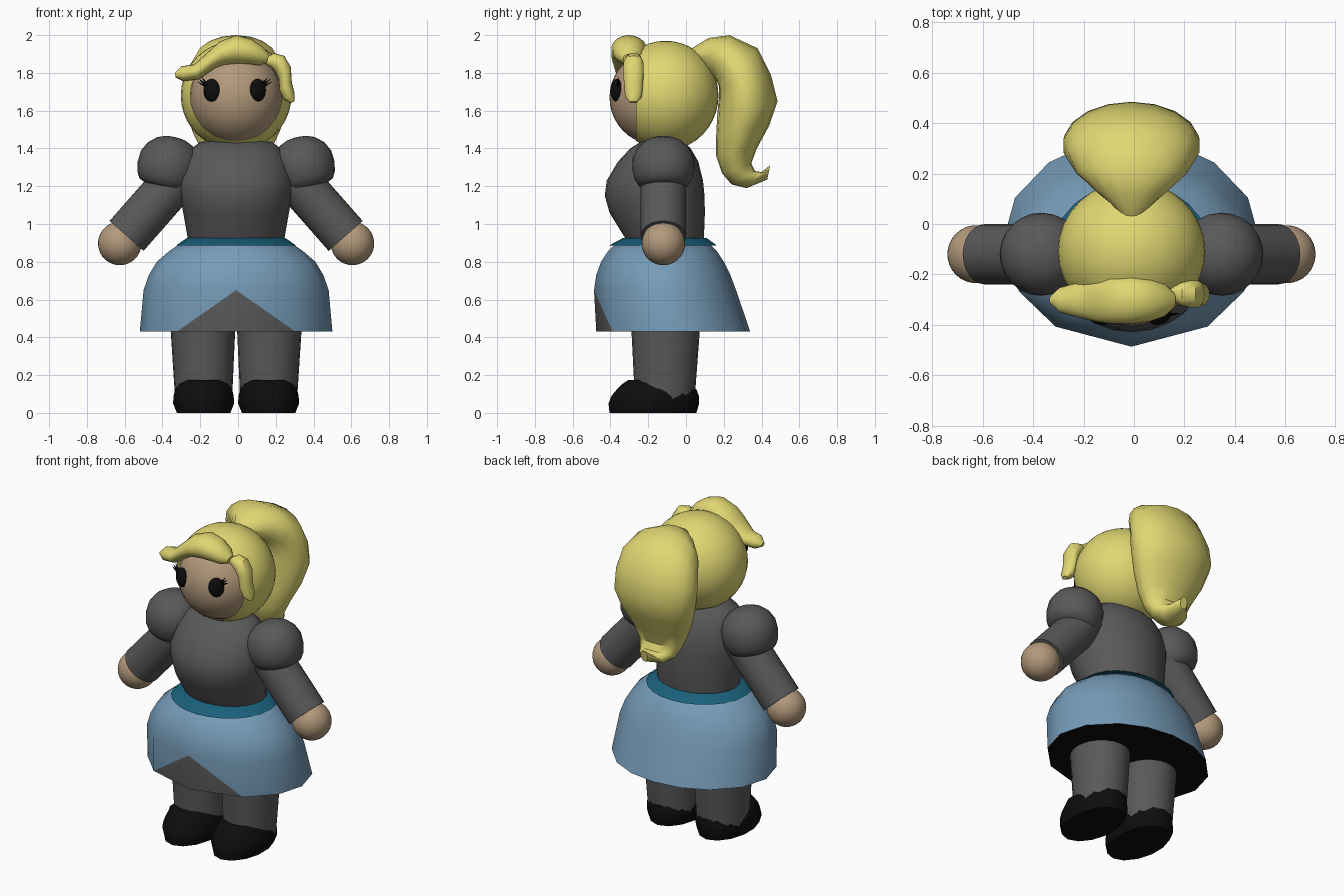
import bpy, bmesh
from math import sin, cos, pi, radians
from mathutils import Vector, Matrix

if "Cube" in bpy.data.objects:
    bpy.data.objects.remove(bpy.data.objects["Cube"])

CX = -0.01          # body centre line
ROUND = [360 * i / 24 for i in range(24)]


def material(name, rgb):
    m = bpy.data.materials.new(name)
    m.diffuse_color = (*rgb, 1)
    m.use_nodes = True
    m.node_tree.nodes["Principled BSDF"].inputs["Base Color"].default_value = m.diffuse_color
    return m


HAIR = material("hair_yellow", (0.75, 0.68, 0.17))
SKIN = material("skin", (0.45, 0.32, 0.20))
BLUE = material("skirt_blue", (0.18, 0.33, 0.48))
TEAL = material("belt_teal", (0.01, 0.12, 0.20))
GREY = material("cloth_grey", (0.10, 0.10, 0.10))
BLACK = material("black", (0.004, 0.004, 0.004))


def finish(bm, name, *mats):
    bmesh.ops.recalc_face_normals(bm, faces=bm.faces)
    me = bpy.data.meshes.new(name)
    bm.to_mesh(me)
    bm.free()
    for m in mats:
        me.materials.append(m)
    ob = bpy.data.objects.new(name, me)
    bpy.context.collection.objects.link(ob)
    return ob


def loft_bm(rings):
    """Skin a list of point rings and cap both ends."""
    bm = bmesh.new()
    vs = [[bm.verts.new(p) for p in r] for r in rings]
    n = len(vs[0])
    for a, b in zip(vs, vs[1:]):
        for i in range(n):
            j = (i + 1) % n
            bm.faces.new((a[i], a[j], b[j], b[i]))
    bm.faces.new(vs[0])
    bm.faces.new(vs[-1])
    return bm, vs


def oval(z, cx, rx, y0, y1, angles=ROUND):
    """Horizontal ellipse between y0 (front) and y1 (back); angle 0 is the front."""
    cy, ry = (y0 + y1) / 2, (y1 - y0) / 2
    return [(cx + rx * sin(radians(a)), cy - ry * cos(radians(a)), z) for a in angles]


def revolve(name, base, axis, profile, mat, n=24):
    """Round part along an axis; profile is (distance, radius)."""
    axis = Vector(axis).normalized()
    u = Vector((0, 1, 0))
    v = axis.cross(u)
    rings = [[Vector(base) + axis * t + (u * cos(2 * pi * i / n) + v * sin(2 * pi * i / n)) * r
              for i in range(n)] for t, r in profile]
    return finish(loft_bm(rings)[0], name, mat)


def lock(name, sections, place, n=18):
    """Lock of hair: each section is outer point, inner point (2D) and half width."""
    rings = []
    for a0, b0, a1, b1, w in sections:
        o, i_ = Vector((a0, b0)), Vector((a1, b1))
        mid, half = (o + i_) / 2, (o - i_) / 2
        rings.append([place(mid + half * cos(2 * pi * k / n), w * sin(2 * pi * k / n))
                      for k in range(n)])
    return finish(loft_bm(rings)[0], name, HAIR)


def ball(name, loc, size, mat, turn=0, cut_y=None):
    bm = bmesh.new()
    bmesh.ops.create_uvsphere(bm, u_segments=32, v_segments=20, radius=1)
    m = Matrix.Translation(loc) @ Matrix.Rotation(turn, 4, 'Z') @ Matrix.Diagonal((*size, 1))
    bm.transform(m)
    if cut_y is not None:
        bmesh.ops.bisect_plane(bm, geom=bm.verts[:] + bm.edges[:] + bm.faces[:],
                               plane_co=(0, cut_y, 0), plane_no=(0, -1, 0), clear_outer=True)
    return finish(bm, name, mat)


# Head and hair cap, open around the face
ball("face", (CX, -0.16, 1.67), (0.245, 0.245, 0.25), SKIN)
ball("hair_cap", (CX, -0.108, 1.68), (0.293, 0.28, 0.29), HAIR, cut_y=-0.265)

# Ponytail (outer y,z / inner y,z / half width)
lock("ponytail", [
    (0.03, 1.93, 0.11, 1.80, 0.06), (0.12, 1.985, 0.155, 1.77, 0.15),
    (0.23, 2.0, 0.175, 1.73, 0.22), (0.38, 1.93, 0.175, 1.67, 0.26),
    (0.45, 1.79, 0.17, 1.63, 0.275), (0.485, 1.65, 0.165, 1.57, 0.27),
    (0.44, 1.52, 0.16, 1.47, 0.235), (0.375, 1.40, 0.16, 1.36, 0.18),
    (0.345, 1.32, 0.19, 1.27, 0.14), (0.365, 1.28, 0.24, 1.21, 0.115),
    (0.40, 1.275, 0.32, 1.19, 0.085), (0.445, 1.31, 0.43, 1.235, 0.025)],
    lambda p, w: (CX + w, p.x, p.y))

# Fringe locks (outer x,z / inner x,z / half depth)
lock("large_fringe", [
    (-0.335, 1.80, -0.33, 1.775, 0.015), (-0.30, 1.835, -0.29, 1.755, 0.05),
    (-0.23, 1.845, -0.21, 1.765, 0.07), (-0.165, 1.905, -0.12, 1.825, 0.088),
    (-0.10, 1.965, -0.075, 1.84, 0.095), (-0.01, 2.0, -0.01, 1.845, 0.095),
    (0.07, 1.98, 0.06, 1.845, 0.085), (0.13, 1.94, 0.11, 1.84, 0.065),
    (0.165, 1.90, 0.15, 1.85, 0.03)],
    lambda p, w: (p.x, -0.302 + w, p.y))
lock("small_fringe", [
    (0.14, 1.875, 0.145, 1.845, 0.02), (0.19, 1.905, 0.18, 1.825, 0.045),
    (0.245, 1.89, 0.20, 1.80, 0.055), (0.28, 1.83, 0.215, 1.77, 0.055),
    (0.285, 1.75, 0.22, 1.71, 0.05), (0.30, 1.69, 0.24, 1.66, 0.045),
    (0.30, 1.65, 0.28, 1.64, 0.02)],
    lambda p, w: (p.x, -0.278 + w, p.y))

# Torso
finish(loft_bm([oval(z, CX, rx, y0, y1) for z, rx, y0, y1 in [
    (0.89, 0.25, -0.31, 0.09), (0.93, 0.257, -0.325, 0.095), (1.06, 0.28, -0.405, 0.10),
    (1.15, 0.297, -0.43, 0.098), (1.23, 0.305, -0.42, 0.09), (1.33, 0.275, -0.36, 0.065),
    (1.40, 0.235, -0.295, 0.025), (1.435, 0.19, -0.24, -0.01), (1.44, 0.10, -0.18, -0.07)]])[0],
    "torso", GREY)

# Belt flaring outward
finish(loft_bm([oval(0.885, CX, 0.32, -0.41, 0.165), oval(0.925, CX, 0.262, -0.335, 0.11)])[0],
       "belt", TEAL)

# Skirt with a faceted hem and a front gusset
side = [38, 65, 90, 115, 140, 160]
hem = [0] + side + [180] + [360 - a for a in reversed(side)]
bm, rings = loft_bm([oval(z, CX, rx, y0, y1, hem) for z, rx, y0, y1 in [
    (0.43, 0.51, -0.475, 0.34), (0.65, 0.49, -0.487, 0.265), (0.73, 0.462, -0.475, 0.235),
    (0.80, 0.42, -0.45, 0.20), (0.86, 0.35, -0.41, 0.16), (0.89, 0.305, -0.38, 0.13)]])
low, up = rings[0], rings[1]
for f in bm.faces:
    if all(v in low for v in f.verts):
        f.material_index = 2
for f in [f for f in bm.faces if low[0] in f.verts and up[0] in f.verts]:
    other = next(v for v in f.verts if v in low and v is not low[0])
    new_face, _ = bmesh.utils.face_split(f, up[0], other)
    for g in (f, new_face):
        if low[0] in g.verts:
            g.material_index = 1
finish(bm, "skirt", BLUE, GREY, BLACK)

for s, tag in ((-1, "left"), (1, "right")):
    X = lambda x: CX + s * x
    # Arm: puffed shoulder, straight sleeve, ball hand
    revolve(f"{tag}_puff_sleeve", (X(0.385), -0.12, 1.195), (-s * 0.25, 0, 1),
            [(0, 0.10), (0.015, 0.135), (0.05, 0.155), (0.10, 0.165), (0.16, 0.162), (0.21, 0.138),
             (0.25, 0.095), (0.268, 0.05), (0.272, 0.01)], GREY)
    revolve(f"{tag}_sleeve", (X(0.58), -0.12, 0.937), (-s * 0.66, 0, 0.75),
            [(0, 0.12), (0.45, 0.12)], GREY)
    ball(f"{tag}_hand", (X(0.616), -0.12, 0.897), (0.115, 0.115, 0.115), SKIN)
    # Leg and shoe
    finish(loft_bm([oval(0.06, X(0.172), 0.15, -0.27, 0.045),
                    oval(0.46, X(0.176), 0.172, -0.29, 0.075)])[0], f"{tag}_leg", GREY)
    facets = [360 * i / 14 for i in range(14)]
    finish(loft_bm([oval(z, X(0.172), rx, y0, y1, facets) for z, rx, y0, y1 in [
        (0, 0.145, -0.405, 0.055), (0.05, 0.166, -0.41, 0.07), (0.09, 0.163, -0.395, 0.068),
        (0.125, 0.155, -0.365, 0.055), (0.155, 0.13, -0.335, -0.11),
        (0.175, 0.08, -0.305, -0.20)]])[0], f"{tag}_shoe", BLACK)
    # Eye and lashes
    ex = X(0.122) - 0.008
    ball(f"{tag}_eye", (ex, -0.367, 1.708), (0.046, 0.03, 0.06), BLACK, turn=s * 0.45)
    for k, (dx, dz) in enumerate(((0.075, 0.045), (0.068, 0.06), (0.052, 0.068))):
        p = Vector((ex + s * 0.025, -0.362, 1.725 + 0.008 * k))
        q = Vector((ex + s * dx, -0.355, 1.708 + dz))
        revolve(f"{tag}_lash_{k + 1}", p, q - p, [(0, 0.009), ((q - p).length, 0.001)], BLACK, 6)

# Smooth shading with crisp edges
for ob in bpy.context.collection.objects:
    ob.select_set(True)
    bpy.context.view_layer.objects.active = ob
bpy.ops.object.shade_smooth_by_angle(angle=radians(40))
